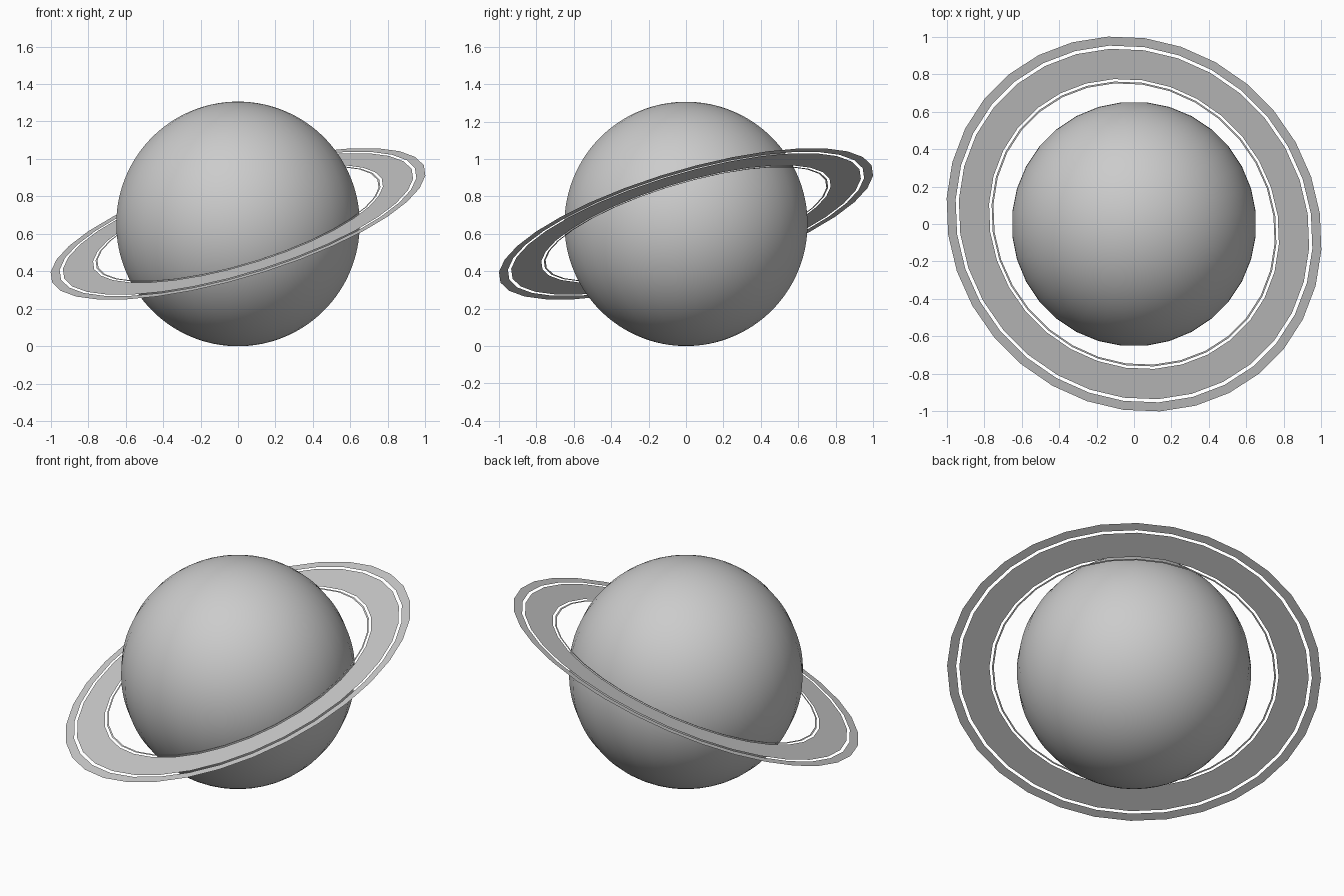
import bpy, bmesh
from math import pi, sin, cos, radians
from mathutils import Vector

if "Cube" in bpy.data.objects:
    bpy.data.objects.remove(bpy.data.objects["Cube"])

SIDES = 32
CENTRE = Vector((0, 0, 0.653))
TILT = Vector((0, 0, 1)).rotation_difference(Vector((-0.275, -0.275, 0.921)).normalized())


def add_object(name, bm):
    mesh = bpy.data.meshes.new(name)
    bm.to_mesh(mesh)
    bm.free()
    obj = bpy.data.objects.new(name, mesh)
    bpy.context.collection.objects.link(obj)
    obj.location = CENTRE
    return obj


def flat_ring(name, outer, inner):
    bm = bmesh.new()
    loops = []
    for r in (outer, inner):
        angles = [2 * pi * (i + 0.5) / SIDES for i in range(SIDES)]
        loops.append([bm.verts.new((r * cos(a), r * sin(a), 0)) for a in angles])
    out, inn = loops
    for i in range(SIDES):
        j = (i + 1) % SIDES
        bm.faces.new((out[i], out[j], inn[j], inn[i]))
    obj = add_object(name, bm)
    obj.rotation_mode = 'QUATERNION'
    obj.rotation_quaternion = TILT
    return obj


# Planet globe, flat sides facing the axes
bm = bmesh.new()
bmesh.ops.create_uvsphere(bm, u_segments=SIDES, v_segments=64, radius=0.653)
globe = add_object("globe", bm)
globe.rotation_euler.z = pi / SIDES
bpy.context.view_layer.objects.active = globe
globe.select_set(True)
bpy.ops.object.shade_smooth_by_angle(angle=radians(30))

# Three thin concentric ring bands separated by narrow gaps
flat_ring("outer_ring", 1.042, 0.992)
flat_ring("main_ring", 0.974, 0.806)
flat_ring("inner_ring", 0.792, 0.782)
